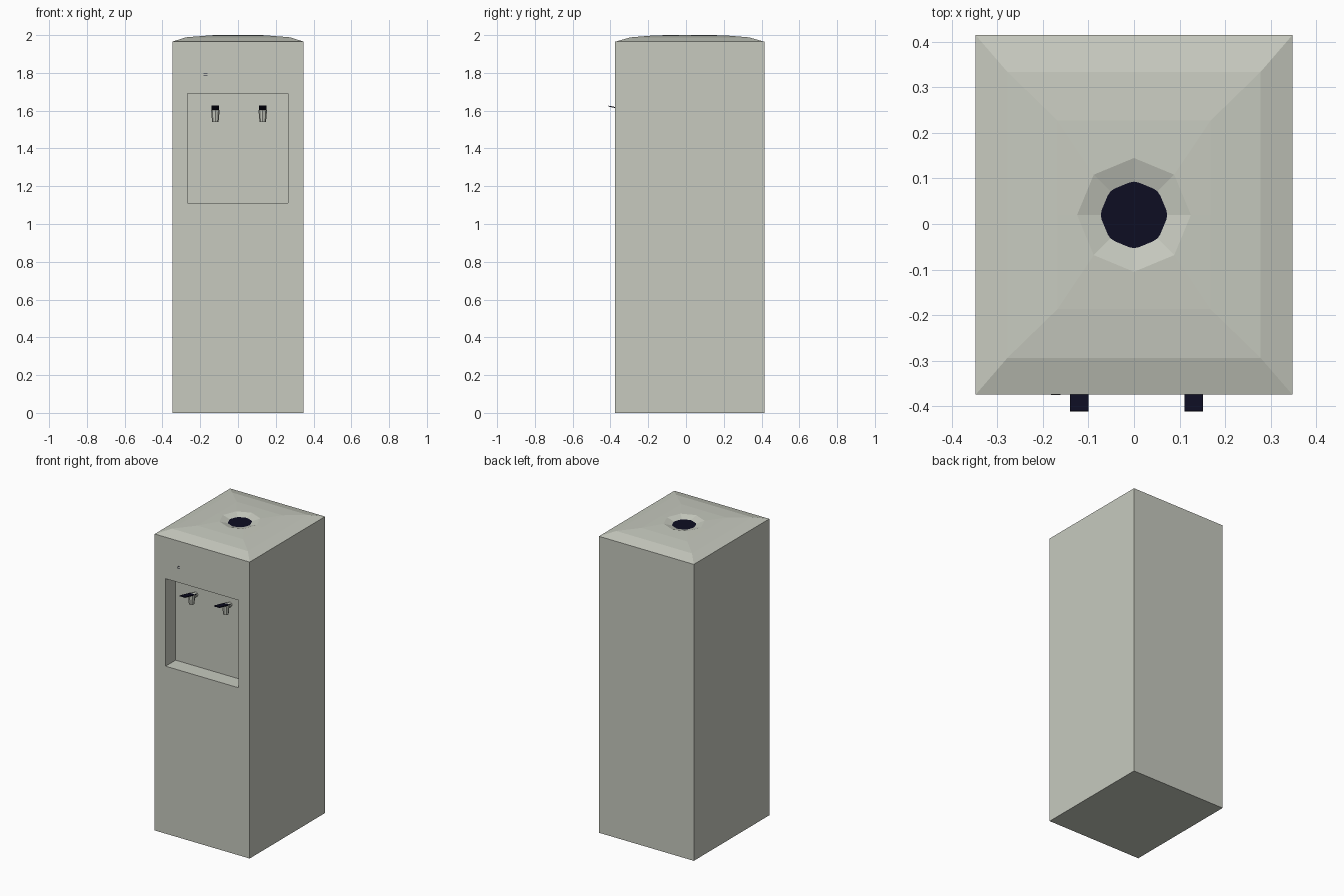
import bpy, bmesh, math
from mathutils import Matrix, Vector

if "Cube" in bpy.data.objects:
    bpy.data.objects.remove(bpy.data.objects["Cube"])


def material(name, color):
    m = bpy.data.materials.new(name)
    m.diffuse_color = (*color, 1)
    m.use_nodes = True
    m.node_tree.nodes["Principled BSDF"].inputs["Base Color"].default_value = m.diffuse_color
    return m


GREY = material("warm_grey", (0.57, 0.59, 0.52))
DARK = material("dark_navy", (0.004, 0.004, 0.016))


def finish(name, bm, mat):
    bmesh.ops.remove_doubles(bm, verts=bm.verts, dist=1e-5)
    bmesh.ops.recalc_face_normals(bm, faces=bm.faces)
    me = bpy.data.meshes.new(name)
    bm.to_mesh(me)
    bm.free()
    me.materials.append(mat)
    ob = bpy.data.objects.new(name, me)
    bpy.context.collection.objects.link(ob)
    return ob


def loft(bm, rings, cap=True):
    vs = [[bm.verts.new(p) for p in r] for r in rings]
    for a, b in zip(vs, vs[1:]):
        n = len(a)
        for i in range(n):
            bm.faces.new((a[i], a[(i + 1) % n], b[(i + 1) % n], b[i]))
    if cap:
        bm.faces.new(vs[-1])


X, Y0, Y1, TOP = 0.348, -0.375, 0.415, 1.965
CY = (Y0 + Y1) / 2


def front_rect(x0, x1, z0, z1, y):
    return [(x0, y, z0), (x1, y, z0), (x1, y, z1), (x0, y, z1)]


def top_rect(hx, hy, z):
    # corners and midpoints, so it lofts straight into an octagon
    dirs = [(1, 0), (1, 1), (0, 1), (-1, 1), (-1, 0), (-1, -1), (0, -1), (1, -1)]
    return [(hx * a, CY + hy * b, z) for a, b in dirs]


def circle(r, z, n=8):
    return [(r * math.cos(i * math.tau / n), CY + r * math.sin(i * math.tau / n), z)
            for i in range(n)]


# cabinet: front with recess, sides, back, bottom, sloped lid with funnel
bm = bmesh.new()
loft(bm, [front_rect(-X, X, 0, TOP, Y1), front_rect(-X, X, 0, TOP, Y0),
          front_rect(-0.268, 0.265, 1.11, 1.69, Y0),
          front_rect(-0.268, 0.265, 1.11, 1.69, -0.27)])
bm.faces.new([bm.verts.new(p) for p in front_rect(-X, X, 0, TOP, Y1)])
bm.faces.ensure_lookup_table()
upper = [f for f in bm.faces if all(abs(v.co.z - TOP) < 1e-5 for v in f.verts)]
bmesh.ops.delete(bm, geom=upper, context='FACES_ONLY')
loft(bm, [top_rect(X, (Y1 - Y0) / 2, TOP), top_rect(0.278, 0.314, 1.988),
          top_rect(0.168, 0.207, 1.997), circle(0.125, 2.0), circle(0.06, 1.981)])
finish("cabinet", bm, GREY)

# dark bottle opening
bm = bmesh.new()
bm.faces.new([bm.verts.new(p) for p in circle(0.073, 1.9855, 16)])
finish("bottle_opening", bm, DARK)


def box(name, loc, size, mat, tilt=0):
    bm = bmesh.new()
    bmesh.ops.create_cube(bm, size=1, matrix=Matrix.Translation(loc)
                          @ Matrix.Rotation(tilt, 4, 'X') @ Matrix.Diagonal((*size, 1)))
    return finish(name, bm, mat)


# two taps: tapered spout, stem to the wall, tilted lever
for side, x in (("left", -0.12), ("right", 0.131)):
    bm = bmesh.new()
    bmesh.ops.create_cone(bm, cap_ends=True, segments=8, radius1=0.017, radius2=0.023,
                          depth=0.065, matrix=Matrix.Translation((x, -0.314, 1.572)))
    bmesh.ops.create_cone(bm, cap_ends=True, segments=8, radius1=0.016, radius2=0.016,
                          depth=0.05, matrix=Matrix.Translation((x, -0.293, 1.587))
                          @ Matrix.Rotation(math.pi / 2, 4, 'X'))
    finish(side + "_tap", bm, GREY)
    box(side + "_lever", Vector((x, -0.353, 1.612)), (0.041, 0.119, 0.005), DARK, -0.21)

# small indicator marks
for i, z in enumerate((1.785, 1.796)):
    box("indicator_mark_%d" % (i + 1), Vector((-0.172, Y0, z)), (0.02, 0.002, 0.003), DARK)
